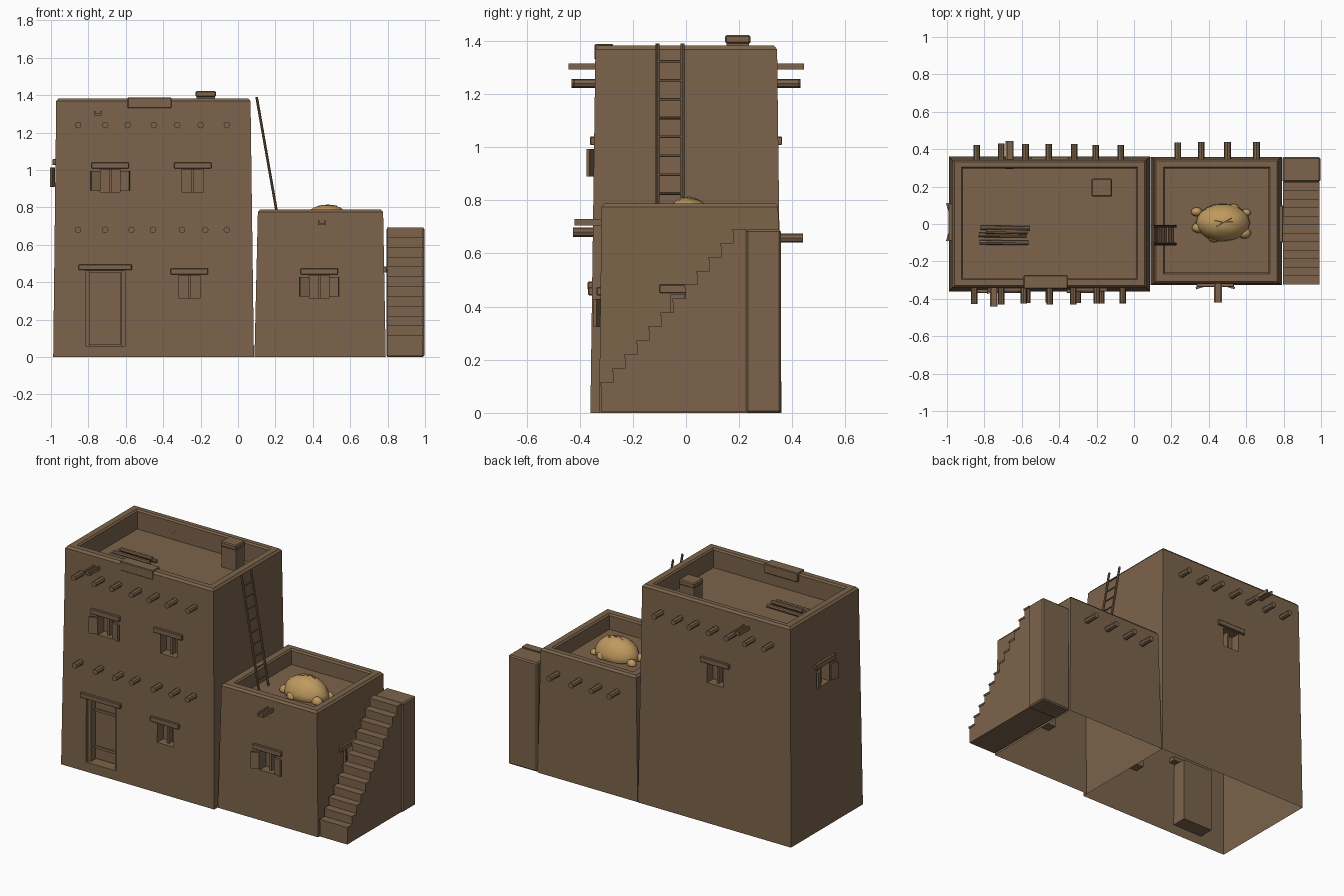
import bpy, bmesh, math, random
from mathutils import Matrix, Vector

if "Cube" in bpy.data.objects:
    bpy.data.objects.remove(bpy.data.objects["Cube"])

random.seed(4)
PI = math.pi


def material(name, rgb):
    m = bpy.data.materials.new(name)
    m.diffuse_color = (*rgb, 1)
    m.use_nodes = True
    m.node_tree.nodes["Principled BSDF"].inputs["Base Color"].default_value = m.diffuse_color
    return m


ADOBE = material("adobe brown", (0.2, 0.126, 0.07))
STRAW = material("straw gold", (0.52, 0.32, 0.115))


def finish(bm, name, mat=ADOBE, bevel=0):
    bmesh.ops.recalc_face_normals(bm, faces=bm.faces)
    if bevel:
        bmesh.ops.bevel(bm, geom=bm.edges[:], offset=bevel, segments=1, affect='EDGES')
    me = bpy.data.meshes.new(name)
    bm.to_mesh(me)
    bm.free()
    me.materials.append(mat)
    ob = bpy.data.objects.new(name, me)
    bpy.context.collection.objects.link(ob)
    return ob


def box(name, x, y, z, M=Matrix(), bevel=0):
    bm = bmesh.new()
    size = Matrix.Diagonal((x[1] - x[0], y[1] - y[0], z[1] - z[0], 1))
    mid = Matrix.Translation((sum(x) / 2, sum(y) / 2, sum(z) / 2))
    bmesh.ops.create_cube(bm, size=1, matrix=M @ mid @ size)
    return finish(bm, name, bevel=bevel)


def pole(name, a, b, r, sides=8, bevel=0):
    a, b = Vector(a), Vector(b)
    bm = bmesh.new()
    rot = (b - a).to_track_quat('Z', 'Y').to_matrix().to_4x4()
    bmesh.ops.create_cone(bm, cap_ends=True, segments=sides, radius1=r, radius2=r,
                          depth=(b - a).length, matrix=Matrix.Translation((a + b) / 2) @ rot)
    return finish(bm, name)


# Battered wall block with parapet and sunken roof, from rectangular rings
def block(name, rings):
    bm = bmesh.new()
    loops = [[bm.verts.new(p) for p in ((x0, y0, z), (x1, y0, z), (x1, y1, z), (x0, y1, z))]
             for x0, x1, y0, y1, z in rings]
    for lo, hi in zip(loops, loops[1:]):
        for i in range(4):
            j = (i + 1) % 4
            bm.faces.new((lo[i], lo[j], hi[j], hi[i]))
    bm.faces.new(loops[0][::-1])
    bm.faces.new(loops[-1])
    return finish(bm, name)


main = block("main_house", [
    (-0.988, 0.085, -0.36, 0.36, 0), (-0.972, 0.067, -0.341, 0.343, 1.368),
    (-0.96, 0.056, -0.33, 0.332, 1.382), (-0.922, 0.018, -0.296, 0.304, 1.382),
    (-0.913, 0.01, -0.288, 0.296, 1.372), (-0.913, 0.01, -0.288, 0.296, 1.26)])
annex = block("annex", [
    (0.088, 0.79, -0.327, 0.358, 0), (0.106, 0.776, -0.318, 0.347, 0.775),
    (0.117, 0.765, -0.307, 0.336, 0.788), (0.158, 0.728, -0.268, 0.305, 0.788),
    (0.166, 0.719, -0.26, 0.297, 0.778), (0.166, 0.719, -0.26, 0.297, 0.69)])


def wall_frame(x, y, angle):
    """Local frame on a wall: x along it, -y outward."""
    return Matrix.Translation((x, y, 0)) @ Matrix.Rotation(angle, 4, 'Z')


cutters = {main: [], annex: []}


# Recessed window with lintel, mullion and optional open shutters
def window(body, name, M, z0, w=0.115, shutters=False):
    z1, h = z0 + 0.12, w / 2
    cutters[body].append(box("cutter", (-h, h), (-0.08, 0.06), (z0, z1), M))
    box(name + "_mullion", (-0.007, 0.007), (0.025, 0.061), (z0 - .002, z1 + .002), M)
    box(name + "_lintel", (-0.1, 0.1), (-0.014, 0.03), (z1 + 0.006, z1 + 0.038), M, 0.003)
    if shutters:
        for s, side in ((-1, "left"), (1, "right")):
            S = M @ Matrix.Translation((s * h, -0.004, 0)) @ Matrix.Rotation(-s * 0.3, 4, 'Z')
            box(f"{name}_shutter_{side}", tuple(sorted((0, s * 0.052))), (-0.008, 0.004),
                (z0 + 0.008, z1 - 0.008), S)


window(main, "lower_window", wall_frame(-0.26, -0.354, 0), 0.316)
window(main, "upper_left_window", wall_frame(-0.683, -0.347, 0), 0.882, 0.108, True)
window(main, "upper_right_window", wall_frame(-0.242, -0.347, 0), 0.882)
window(main, "back_window", wall_frame(-0.45, 0.348, PI), 0.882)
window(main, "left_window", wall_frame(-0.978, 0.01, -PI / 2), 0.9, 0.105, True)
window(annex, "annex_window", wall_frame(0.435, -0.322, 0), 0.316, 0.11, True)
window(annex, "annex_side_window", wall_frame(0.782, 0.0, PI / 2), 0.325)

# Door: recess, frame posts, leaf and battens
D = wall_frame(-0.71, -0.354, 0)
cutters[main].append(box("cutter", (-0.105, 0.105), (-0.08, 0.09), (0.06, 0.46), D))
box("door_lintel", (-0.142, 0.142), (-0.016, 0.04), (0.464, 0.494), D, 0.003)
box("door_leaf", (-0.083, 0.083), (0.06, 0.085), (0.065, 0.455), D)
for s in (-1, 1):
    box("door_post", tuple(sorted((s * 0.084, s * 0.105))), (0.015, 0.09), (0.06, 0.46), D)
for z in (0.14, 0.375):
    box("door_batten", (-0.083, 0.083), (0.052, 0.062), (z - 0.008, z + 0.008), D)

# Cut the openings, then leave the walls open underneath
for body, tools in cutters.items():
    for c in tools:
        mod = body.modifiers.new("cut", 'BOOLEAN')
        mod.operation, mod.solver, mod.object = 'DIFFERENCE', 'EXACT', c
    me = bpy.data.meshes.new_from_object(
        body.evaluated_get(bpy.context.evaluated_depsgraph_get()))
    body.modifiers.clear()
    body.data = me
    for c in tools:
        bpy.data.objects.remove(c)
    bm = bmesh.new()
    bm.from_mesh(me)
    low = [f for f in bm.faces if f.calc_center_median().z < 0.001]
    bmesh.ops.delete(bm, geom=low, context='FACES')
    bm.to_mesh(me)
    bm.free()

# Roof beams poking through the walls
def beams(name, xs, z, y_in, y_out):
    for x in xs:
        pole(name, (x, y_in, z), (x, y_out + random.uniform(-.006, .006), z), 0.0175)


beams("upper_front_beam", (-.855, -.71, -.59, -.45, -.325, -.2, -.06), 1.24, -0.32, -0.425)
beams("lower_front_beam", (-.855, -.71, -.57, -.455, -.3, -.175, -.06), 0.68, -0.33, -0.42)
beams("upper_back_beam", (-.84, -.71, -.58, -.455, -.32, -.205, -.07), 1.24, 0.32, 0.425)
beams("annex_back_beam", (.235, .36, .5, .655), 0.658, 0.32, 0.435)


# Trough-shaped water spouts
def spout(name, M, z, reach):
    box(name + "_base", (-0.021, 0.021), (-reach, 0.05), (z - 0.012, z - 0.002), M)
    for s in (-1, 1):
        box(name + "_side", tuple(sorted((s * 0.012, s * 0.021))), (-reach, 0.05),
            (z - 0.002, z + 0.012), M)


spout("front_spout", wall_frame(-0.75, -0.342, 0), 1.304, 0.1)
spout("back_spout", wall_frame(-0.665, 0.344, PI), 1.304, 0.1)
spout("annex_spout", wall_frame(0.45, -0.319, 0), 0.717, 0.1)

# Chimney and parapet patch
box("chimney", (-0.222, -0.122), (0.152, 0.238), (1.255, 1.395))
box("chimney_cap", (-0.227, -0.117), (0.147, 0.243), (1.39, 1.422), bevel=0.006)
box("parapet_patch", (-0.59, -0.355), (-0.345, -0.274), (1.33, 1.388), bevel=0.004)

# Staircase: stepped profile extruded sideways, plus landing block
n, y0, dy, dz = 12, -0.32, 0.545 / 12, 0.0525
profile = [(y0, 0.005)]
for i in range(n):
    z = 0.113 + i * dz
    profile += [(y0 + i * dy, z), (y0 + (i + 1) * dy, z)]
profile.append((y0 + n * dy, 0.005))
bm = bmesh.new()
face = bm.faces.new([bm.verts.new((0.8, y, z)) for y, z in profile])
ext = bmesh.ops.extrude_face_region(bm, geom=[face], use_keep_orig=True)
bmesh.ops.translate(bm, vec=(0.19, 0, 0),
                    verts=[v for v in ext["geom"] if isinstance(v, bmesh.types.BMVert)])
finish(bm, "stairs")
for i in range(n):
    y, z = y0 + i * dy, 0.113 + i * dz
    box("stair_tread", (0.797, 0.993), (y - 0.004, y + dy), (z - 0.01, z + 0.002))
box("stair_landing", (0.793, 0.997), (0.225, 0.358), (0, 0.69), bevel=0.008)

# Ladder leaning on the main house
def ladder_x(z):
    return 0.222 - (z - 0.69) * 0.175


for y in (-0.107, -0.013):
    pole("ladder_rail", (ladder_x(0.69), y, 0.69), (ladder_x(1.39), y, 1.39), 0.007)
for i in range(9):
    z = 0.755 + i * 0.071
    pole("ladder_rung", (ladder_x(z), -0.107, z), (ladder_x(z), -0.013, z), 0.005, 6)

# Spare poles stacked on the main roof
for xa, xb, y, z in ((-.82, -.555, -.02, 1.273), (-.83, -.575, -.058, 1.273),
                     (-.825, -.565, -.098, 1.273), (-.79, -.57, -.04, 1.292)):
    pole("roof_pole", (xa, y, z), (xb, y - 0.003, z), 0.0125)


# Straw heap drying on the annex roof
def clump(name, x, y, r, rough=0.0):
    bm = bmesh.new()
    bmesh.ops.create_uvsphere(bm, u_segments=20, v_segments=12, radius=1)
    for v in bm.verts:
        v.co *= 1 + random.uniform(-rough, rough)
        v.co = Vector((x + v.co.x * r[0], y + v.co.y * r[1], max(0.691, 0.695 + v.co.z * r[2])))
    ob = finish(bm, name, STRAW)
    ob.data.polygons.foreach_set("use_smooth", [True] * len(ob.data.polygons))


clump("straw_heap", 0.475, 0.008, (0.145, 0.1, 0.118), 0.02)
for x, y, r in ((.335, .065, .03), (.345, -.02, .035), (.6, .06, .025), (.59, -.05, .035),
                (.43, -.07, .035), (.53, .08, .035)):
    clump("straw_tuft", x, y, (r, r * 0.8, r))
for a in (0.1, 0.6, 2.9, 3.8):
    c, s = math.cos(a), math.sin(a)
    st = pole("straw_stalk", (0.48, 0.01, 0.811), (0.48 + c * .05, 0.01 + s * .04, 0.806), 0.004, 5)
    st.data.materials[0] = STRAW
